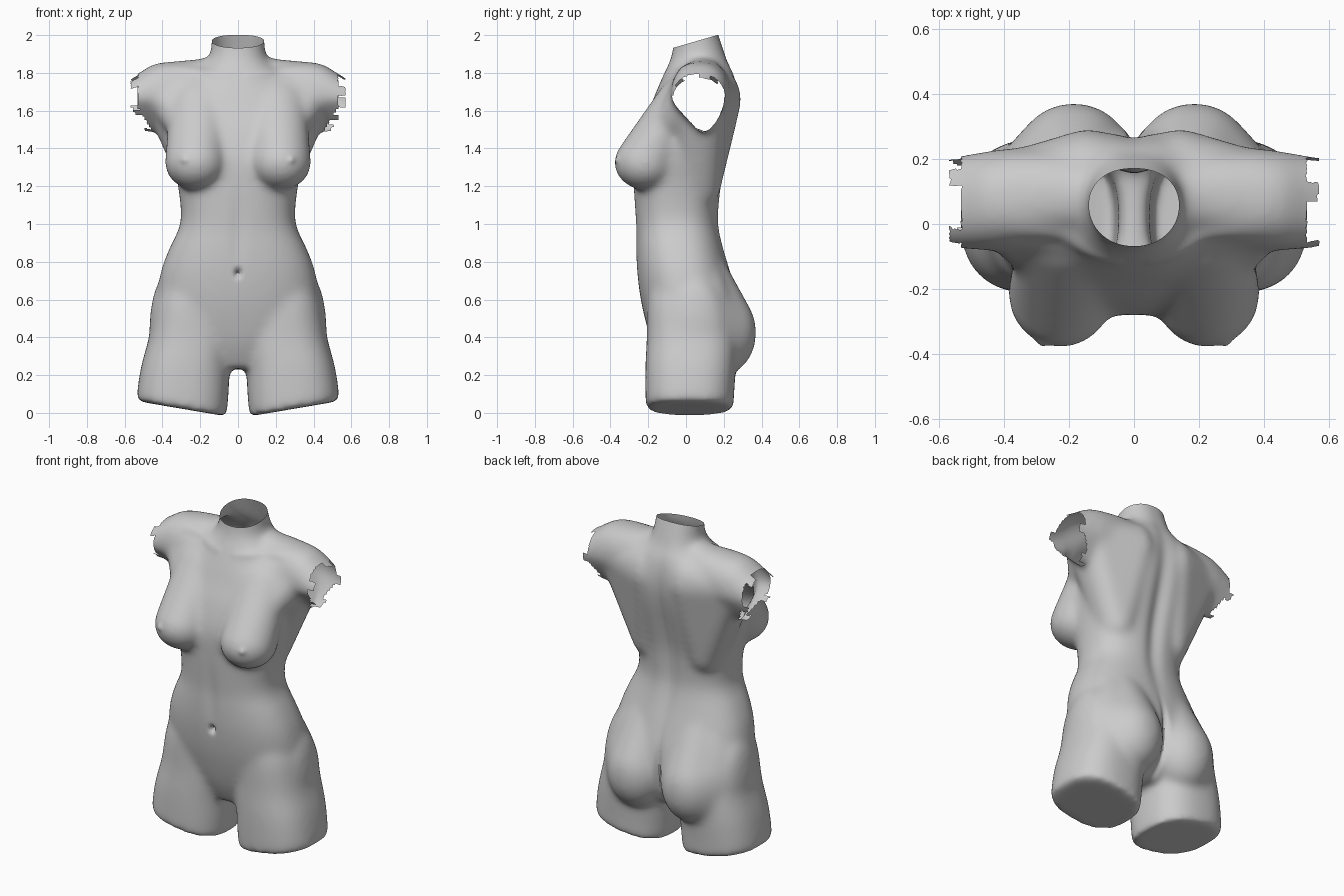
import bpy, bmesh, math
from mathutils import Vector, Matrix

cube = bpy.data.objects.get("Cube")
if cube:
    bpy.data.objects.remove(cube, do_unlink=True)

SIDES = 48
bm = bmesh.new()


def refine(rows, steps=4):
    """Smooth in-between rows (Catmull-Rom)."""
    rows = [Vector(r) for r in rows]
    out = []
    for k in range(len(rows) - 1):
        a, b, c, d = (rows[min(max(k + j, 0), len(rows) - 1)] for j in (-1, 0, 1, 2))
        for t in (i / steps for i in range(steps)):
            out.append(b + (c - a) * t / 2 + (a - 2.5 * b + 2 * c - d / 2) * t * t
                       + (1.5 * (b - c) + (d - a) / 2) * t ** 3)
    return out + [rows[-1]]


def oval(lo_u, hi_u, lo_v, hi_v, power):
    out = []
    for i in range(SIDES):
        a = 2 * math.pi * i / SIDES
        u, v = (math.copysign(abs(w) ** (2 / power), w) for w in (math.cos(a), math.sin(a)))
        out.append(((lo_u + hi_u) / 2 + u * (hi_u - lo_u) / 2,
                    (lo_v + hi_v) / 2 + v * (hi_v - lo_v) / 2))
    return out


def loft(rings):
    """Closed tube through rings of points."""
    loops = [[bm.verts.new(p) for p in ring] for ring in rings]
    for a, b in zip(loops, loops[1:]):
        for i in range(SIDES):
            j = (i + 1) % SIDES
            bm.faces.new((a[i], a[j], b[j], b[i]))
    bm.faces.new(loops[0][::-1])
    bm.faces.new(loops[-1])


def muscle(side, *lumps):
    """Taut skin stretched over several ellipsoids."""
    part = bmesh.new()
    for (x, y, z), radii in lumps:
        m = Matrix.Translation((side * x, y, z)) @ Matrix.Diagonal((*radii, 1))
        bmesh.ops.create_uvsphere(part, u_segments=28, v_segments=18, radius=1, matrix=m)
    hull = bmesh.ops.convex_hull(part, input=part.verts[:])["geom"]
    made = {}
    for f in (g for g in hull if isinstance(g, bmesh.types.BMFace)):
        for v in f.verts:
            if v not in made:
                made[v] = bm.verts.new(v.co)
        bm.faces.new([made[v] for v in f.verts])
    part.free()


# Trunk from crotch to neck: height, half width, front, back
trunk = [
    (.235, .12, -.12, .16), (.34, .24, -.17, .25), (.45, .39, -.205, .28),
    (.6, .428, -.24, .275), (.75, .408, -.26, .235), (.87, .364, -.265, .2),
    (.97, .316, -.265, .178), (1.05, .302, -.27, .175), (1.2, .318, -.278, .19),
    (1.35, .35, -.278, .225), (1.5, .37, -.24, .262), (1.62, .37, -.19, .28),
    (1.72, .33, -.15, .275), (1.8, .25, -.115, .255), (1.86, .17, -.087, .225),
    (1.93, .143, -.07, .2), (2.1, .139, -.055, .14)]
loft([[(x, y, z) for x, y in oval(-w, w, f, b, 2.4 if z < 1.7 else 2.1)]
      for z, w, f, b in refine(trunk)])

# Thigh: height, inner, outer, front, back
thigh = [
    (-.015, .06, .535, -.212, .252), (.1, .05, .535, -.215, .255), (.25, .042, .512, -.215, .265),
    (.4, .02, .472, -.208, .27), (.6, .02, .435, -.205, .25), (.75, .06, .37, -.17, .2)]

# Shoulder and arm stump: distance out, front, back, bottom, top
shoulder = [
    (0, -.03, .2, 1.6, 1.84), (.2, -.05, .225, 1.56, 1.868), (.35, -.08, .235, 1.5, 1.86),
    (.45, -.083, .225, 1.485, 1.845), (.54, -.08, .212, 1.49, 1.79), (.7, -.07, .2, 1.5, 1.7)]


def arm_point(side, x, y, z):
    # The underside narrows toward the rear
    narrow = max(0, min(1, (1.66 - z) / .16)) * .6
    return (side * x, y + (.12 - y) * narrow, z)


for s in (-1, 1):
    rings = []
    for k, (z, i, o, f, b) in enumerate(refine(thigh)):
        slope = .17 * max(0, 1 - k / 4)
        rings.append([(s * x, y, z + slope * (x - .08)) for x, y in oval(i, o, f, b, 2.5)])
    loft(rings)
    loft([[arm_point(s, x, y, z) for y, z in oval(f, b, lo, hi, 2.3)]
          for x, f, b, lo, hi in refine(shoulder)])
    # Breast hanging from the upper chest
    muscle(s, ((.225, -.215, 1.325), (.163, .166, .146)),
           ((.2, -.04, 1.66), (.16, .115, .1)))
    # Chest muscle reaching to the shoulder
    muscle(s, ((.08, -.02, 1.68), (.1, .125, .12)), ((.41, .06, 1.69), (.09, .135, .13)),
           ((.26, -.09, 1.5), (.11, .11, .06)))
    # Shoulder blade reaching to the shoulder and down the flank
    muscle(s, ((.14, .16, 1.66), (.11, .133, .17)), ((.41, .075, 1.68), (.09, .14, .13)),
           ((.19, .06, 1.2), (.11, .125, .12)))
    # Slope from neck to shoulder
    muscle(s, ((.07, .09, 1.86), (.06, .08, .03)), ((.42, .08, 1.76), (.08, .11, .088)))
    # Buttock, flank of the hip and small of the back
    muscle(s, ((.185, .205, .425), (.178, .168, .22)), ((.385, .04, .42), (.085, .175, .3)),
           ((.17, .1, .74), (.14, .115, .14)))

bmesh.ops.recalc_face_normals(bm, faces=bm.faces)
mesh = bpy.data.meshes.new("torso")
bm.to_mesh(mesh)
bm.free()
torso = bpy.data.objects.new("torso", mesh)
bpy.context.scene.collection.objects.link(torso)
bpy.context.view_layer.objects.active = torso
torso.select_set(True)

# Fuse the parts into one skin and soften the joins
fuse = torso.modifiers.new("fuse", 'REMESH')
fuse.mode = 'VOXEL'
fuse.voxel_size = .0125
soft = torso.modifiers.new("soften", 'SMOOTH')
soft.factor = .5
soft.iterations = 45
for name in ("fuse", "soften"):
    bpy.ops.object.modifier_apply(modifier=name)


def bell(d, width):
    return math.exp(-(d / width) ** 2)


bm = bmesh.new()
bm.from_mesh(torso.data)
for v in bm.verts:
    x, y, z = v.co
    ax = abs(x)
    if y > .05:
        # Spine furrow and cleft
        v.co.y -= .025 * bell(x, .05) * bell(z - 1.3, .45)
        v.co.y -= .03 * bell(x, .018) * bell(z - .45, .18)
    elif y < -.05:
        # Navel, belly midline and nipples
        v.co.y += .04 * bell(x, .014) * bell(z - .74, .02)
        v.co.y += .008 * bell(x, .04) * bell(z - .95, .2)
        v.co.y -= .012 * bell(ax - .285, .018) * bell(z - 1.34, .018)
    if y < .08 and .04 < ax < .42:
        # Collarbones
        v.co += v.normal * .008 * bell(z - 1.78 - .13 * ax, .022) * bell(ax - .2, .14)

# Open the neck along a slanted rim
bmesh.ops.bisect_plane(bm, geom=bm.verts[:] + bm.edges[:] + bm.faces[:],
                       plane_co=(0, .165, 2), plane_no=Vector((0, -.29, 1)), clear_outer=True)

# Open the arms with a ragged edge, cut further in underneath
torn = []
for f in bm.faces:
    c = f.calc_center_median()
    if c.z > 1.4 and abs(c.x) > .42:
        a = math.atan2(c.z - 1.63, c.y - .07)
        flap = .035 if math.sin(5 * a + (1 if c.x > 0 else 2.5)) > .6 else 0
        if abs(c.x) > .53 + flap - .6 * max(0, 1.62 - c.z):
            torn.append(f)
bmesh.ops.delete(bm, geom=torn, context='FACES')
bm.to_mesh(torso.data)
bm.free()

clay = bpy.data.materials.new("grey clay")
clay.use_nodes = True
clay.diffuse_color = (.6, .6, .6, 1)
clay.node_tree.nodes["Principled BSDF"].inputs["Base Color"].default_value = (.6, .6, .6, 1)
torso.data.materials.clear()
torso.data.materials.append(clay)
bpy.ops.object.shade_smooth_by_angle(angle=math.radians(50))
